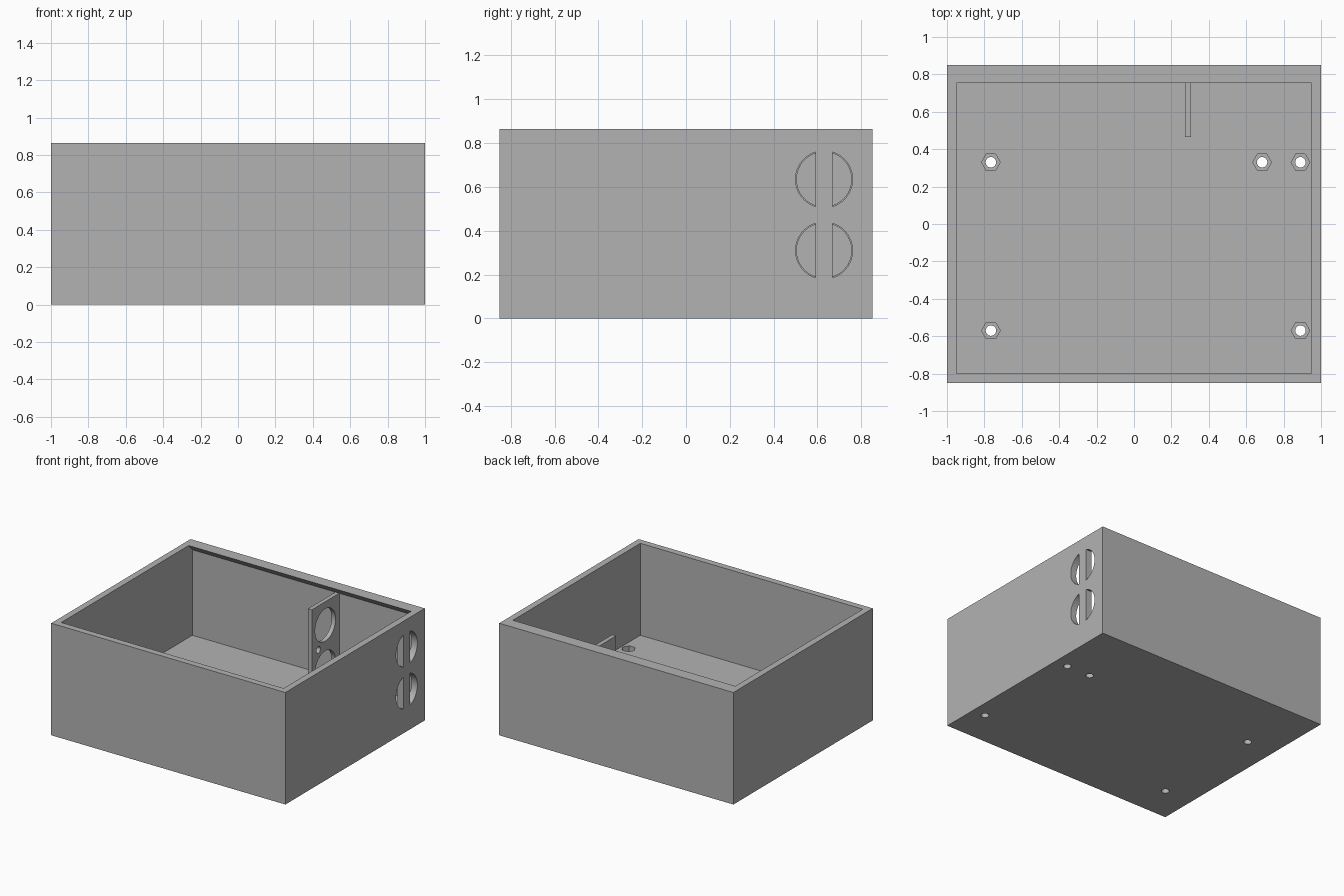
import bpy, bmesh, math
from mathutils import Vector

if "Cube" in bpy.data.objects:
    bpy.data.objects.remove(bpy.data.objects["Cube"])

grey = bpy.data.materials.new("plain grey")
grey.diffuse_color = (0.45, 0.45, 0.45, 1)
grey.use_nodes = True
grey.node_tree.nodes["Principled BSDF"].inputs["Base Color"].default_value = grey.diffuse_color


def prism(name, profile, axis, lo, hi):
    """Extrude a 2D profile: (y, z) along x, or (x, y) along z."""
    bm = bmesh.new()
    place = (lambda p: (lo, p[0], p[1])) if axis == "x" else (lambda p: (p[0], p[1], lo))
    face = bm.faces.new([bm.verts.new(place(p)) for p in profile])
    move = bmesh.ops.extrude_face_region(bm, geom=[face])["geom"]
    step = Vector((hi - lo, 0, 0)) if axis == "x" else Vector((0, 0, hi - lo))
    bmesh.ops.translate(bm, vec=step, verts=[g for g in move if isinstance(g, bmesh.types.BMVert)])
    bmesh.ops.recalc_face_normals(bm, faces=bm.faces)
    mesh = bpy.data.meshes.new(name)
    bm.to_mesh(mesh)
    bm.free()
    mesh.materials.append(grey)
    obj = bpy.data.objects.new(name, mesh)
    bpy.context.collection.objects.link(obj)
    return obj


def rect(a, b, c, d):
    return [(a, c), (b, c), (b, d), (a, d)]


def arc(cx, cy, r, n, start=0.0, end=2 * math.pi, closed=True):
    steps = n if closed else n - 1
    return [(cx + r * math.cos(start + (end - start) * i / steps),
             cy + r * math.sin(start + (end - start) * i / steps)) for i in range(n)]


def cut(target, cutter):
    mod = target.modifiers.new("cut", "BOOLEAN")
    mod.operation = "DIFFERENCE"
    mod.solver = "EXACT"
    mod.object = cutter
    bpy.context.view_layer.objects.active = target
    bpy.ops.object.modifier_apply(modifier=mod.name)
    bpy.data.objects.remove(cutter)


FLOOR, TOP = 0.155, 0.865
VENT_Y, VENT_R, VENT_Z = 0.63, 0.13, (0.31, 0.635)

# Open box; the cavity profile leaves a sloped lip along the top of the back wall
box = prism("box", rect(-1, 1, -0.85, 0.85), "z", 0, TOP)
cut(box, prism("cavity", [(-0.8, FLOOR), (0.8, FLOOR), (0.8, 0.815), (0.755, TOP),
                          (0.755, 0.95), (-0.8, 0.95)], "x", -0.95, 0.95))

# Paired half-round vents in the right wall, split by an upright bar
half = math.acos(0.038 / VENT_R)
for z in VENT_Z:
    for turn in (0, math.pi):
        cut(box, prism("vent", arc(VENT_Y, z, VENT_R, 28, turn - half, turn + half, False),
                       "x", 0.9, 1.1))

# Screw holes through the floor with hexagonal nut pockets
for x, y in ((-0.765, 0.33), (0.685, 0.33), (0.89, 0.33), (-0.765, -0.57), (0.89, -0.57)):
    cut(box, prism("screw_hole", arc(x, y, 0.028, 24), "z", -0.1, 0.3))
    cut(box, prism("nut_pocket", arc(x, y, 0.05, 6), "z", FLOOR - 0.05, 0.3))

# Upright bracket with two round openings and a small hole between them
bracket = prism("bracket", rect(0.465, 0.8, FLOOR, 0.815), "x", 0.272, 0.305)
for y, z, r in ((VENT_Y, VENT_Z[0], 0.125), (VENT_Y, VENT_Z[1], 0.125), (0.545, 0.475, 0.025)):
    cut(bracket, prism("opening", arc(y, z, r, 48), "x", 0.2, 0.4))

# Smooth the round cuts, keep every real edge sharp
for obj in (box, bracket):
    bpy.ops.object.select_all(action="DESELECT")
    obj.select_set(True)
    bpy.context.view_layer.objects.active = obj
    bpy.ops.object.shade_smooth_by_angle(angle=math.radians(30))
